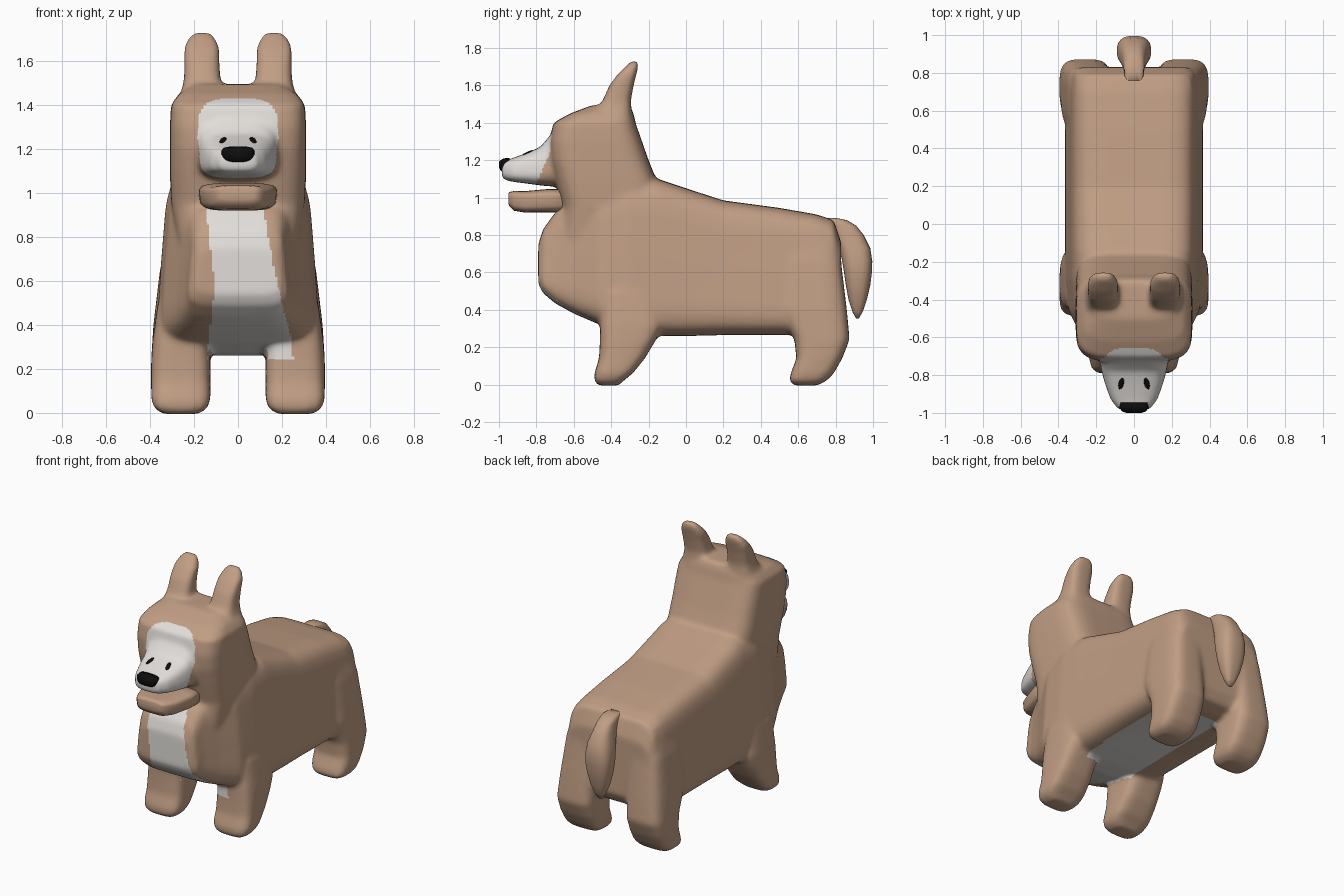
import bpy, math
from mathutils import Vector


def material(name, rgb):
    m = bpy.data.materials.new(name)
    m.diffuse_color = (*rgb, 1)
    return m


TAN = material("tan fur", (0.53, 0.34, 0.23))
WHITE = material("white fur", (0.76, 0.73, 0.70))
BLACK = material("black", (0.004, 0.004, 0.004))


def loft(name, axis, rows, n=4.0, taper=1.0, sides=(1,), mat=TAN, count=36):
    """Rounded-box sections along y or z; row = (position, low, high, x0, x1)."""
    verts, faces = [], []
    for side in sides:
        base = len(verts)
        for t, lo, hi, x0, x1 in rows:
            for i in range(count):
                a = 2 * math.pi * i / count
                c, s = math.cos(a), math.sin(a)
                u = math.copysign(abs(c) ** (2 / n), c)
                v = math.copysign(abs(s) ** (2 / n), s)
                k = 1 + (taper - 1) * (v + 1) / 2
                x = side * ((x0 + x1) / 2 + u * k * (x1 - x0) / 2)
                w = (lo + hi) / 2 + v * (hi - lo) / 2
                verts.append((x, t, w) if axis == "y" else (x, w, t))
        for r in range(len(rows) - 1):
            for i in range(count):
                j = (i + 1) % count
                p, q = base + r * count, base + (r + 1) * count
                faces.append((p + i, p + j, q + j, q + i))
        last = base + (len(rows) - 1) * count
        faces.append(tuple(range(base + count - 1, base - 1, -1)))
        faces.append(tuple(range(last, last + count)))
    me = bpy.data.meshes.new(name)
    me.from_pydata(verts, [], faces)
    me.materials.append(mat)
    ob = bpy.data.objects.new(name, me)
    bpy.context.collection.objects.link(ob)
    # consistent outward normals
    import bmesh
    bm = bmesh.new()
    bm.from_mesh(me)
    bmesh.ops.recalc_face_normals(bm, faces=bm.faces)
    bm.to_mesh(me)
    bm.free()
    me.shade_smooth()
    return ob


def sym(rows):
    return [(t, lo, hi, -w, w) for t, lo, hi, w in rows]


BOTH = (1, -1)

# Torso, chest to rump
torso = loft("body", "y", sym([
    (-0.79, 0.54, 0.75, 0.20), (-0.765, 0.49, 0.83, 0.235), (-0.70, 0.435, 0.92, 0.25),
    (-0.60, 0.38, 1.0, 0.29), (-0.46, 0.32, 1.05, 0.36), (-0.30, 0.275, 1.1, 0.38),
    (-0.15, 0.26, 1.1, 0.38), (0.0, 0.26, 1.05, 0.38), (0.2, 0.265, 0.985, 0.38),
    (0.5, 0.265, 0.945, 0.38), (0.7, 0.265, 0.91, 0.38), (0.79, 0.29, 0.88, 0.37),
    (0.83, 0.36, 0.76, 0.34)]), n=6, taper=0.84)

# Neck and head
head = loft("head", "z", sym([
    (0.6, -0.70, -0.15, 0.25), (0.95, -0.66, -0.11, 0.305), (1.1, -0.70, -0.16, 0.31),
    (1.2, -0.725, -0.20, 0.31), (1.3, -0.73, -0.235, 0.31), (1.40, -0.71, -0.27, 0.305),
    (1.45, -0.62, -0.28, 0.27), (1.495, -0.5, -0.3, 0.2)]), n=4.5)

# Upper muzzle
muzzle = loft("muzzle", "y", sym([
    (-0.60, 1.06, 1.38, 0.20), (-0.72, 1.06, 1.34, 0.19), (-0.78, 1.065, 1.27, 0.18),
    (-0.85, 1.075, 1.24, 0.16), (-0.93, 1.085, 1.21, 0.13), (-0.985, 1.10, 1.195, 0.085)]),
    n=3.5, taper=0.9)

# Ears
ears = loft("ears", "z", [
    (1.36, -0.52, -0.28, 0.05, 0.27), (1.45, -0.49, -0.29, 0.065, 0.26),
    (1.52, -0.445, -0.295, 0.08, 0.245), (1.60, -0.41, -0.28, 0.085, 0.245),
    (1.66, -0.365, -0.265, 0.085, 0.245), (1.70, -0.325, -0.255, 0.10, 0.23),
    (1.73, -0.295, -0.255, 0.125, 0.20)], n=3.2, sides=BOTH)

# Legs
front_legs = loft("front_legs", "z", [
    (-0.005, -0.47, -0.36, 0.18, 0.34), (0.02, -0.49, -0.335, 0.14, 0.38),
    (0.06, -0.49, -0.285, 0.125, 0.395), (0.14, -0.465, -0.22, 0.125, 0.395),
    (0.24, -0.46, -0.16, 0.125, 0.395), (0.32, -0.46, -0.12, 0.13, 0.39),
    (0.5, -0.45, -0.15, 0.13, 0.365)], n=3.8, sides=BOTH)
hind_legs = loft("hind_legs", "z", [
    (-0.005, 0.58, 0.70, 0.18, 0.34), (0.02, 0.55, 0.75, 0.14, 0.38),
    (0.06, 0.56, 0.79, 0.125, 0.39), (0.14, 0.59, 0.835, 0.125, 0.395),
    (0.24, 0.58, 0.875, 0.125, 0.395), (0.4, 0.5, 0.86, 0.12, 0.385),
    (0.65, 0.5, 0.83, 0.12, 0.355), (0.85, 0.5, 0.79, 0.1, 0.31)], n=3.8, sides=BOTH)

# Blend the parts into one smooth skin
parts = [torso, head, muzzle, ears, front_legs, hind_legs]
for ob in parts:
    ob.select_set(True)
bpy.context.view_layer.objects.active = torso
bpy.ops.object.join()
remesh = torso.modifiers.new("blend", "REMESH")
remesh.mode = "VOXEL"
remesh.voxel_size = 0.0125
smooth = torso.modifiers.new("soften", "SMOOTH")
smooth.factor = 0.5
smooth.iterations = 16
graph = bpy.context.evaluated_depsgraph_get()
skin = bpy.data.meshes.new_from_object(torso.evaluated_get(graph))
torso.modifiers.clear()
torso.data = skin
skin.materials.clear()
for m in (TAN, WHITE):
    skin.materials.append(m)
skin.shade_smooth()


# White face blaze, chest bib and belly
def is_white(c, n):
    x, y, z = c
    if y < -0.80 + 0.45 * (z - 1.08) and z > 1.03:
        return (abs(x) / 0.185) ** 4 + (abs(z - 1.2) / 0.23) ** 4 < 1
    if 0.24 < z < 0.95 and y < 0.64 and (n.y < -0.4 or n.z < -0.5):
        right = 0.12 + 0.13 * min(1, max(0, (0.93 - z) / 0.62)) ** 1.3
        left = -0.125 + 0.015 * math.sin((0.75 - z) * 9)
        return left < x < right
    return False


for p in skin.polygons:
    p.material_index = int(is_white(p.center, p.normal))

# Lower jaw
loft("jaw", "y", sym([
    (-0.60, 0.92, 1.045, 0.17), (-0.75, 0.92, 1.045, 0.165), (-0.86, 0.92, 1.035, 0.135),
    (-0.92, 0.93, 1.035, 0.11), (-0.945, 0.955, 1.03, 0.09), (-0.95, 0.97, 1.02, 0.075)]),
    n=4, taper=1.1)

# Tail
loft("tail", "z", sym([
    (0.355, 0.908, 0.925, 0.015), (0.39, 0.89, 0.945, 0.035), (0.45, 0.87, 0.966, 0.06),
    (0.53, 0.855, 0.985, 0.08), (0.6, 0.845, 0.994, 0.09), (0.66, 0.835, 0.996, 0.09),
    (0.73, 0.82, 0.985, 0.08), (0.80, 0.79, 0.95, 0.062), (0.85, 0.77, 0.91, 0.055),
    (0.88, 0.74, 0.86, 0.05), (0.89, 0.73, 0.81, 0.035)]), n=2.6)

# Nose
loft("nose", "y", sym([
    (-0.945, 1.14, 1.212, 0.065), (-0.975, 1.135, 1.210, 0.066),
    (-0.992, 1.145, 1.20, 0.055), (-1.0, 1.16, 1.19, 0.035)]), n=3, taper=1.25, mat=BLACK)

# Eyes, laid flat on the muzzle
for side, label in ((-1, "left_eye"), (1, "right_eye")):
    hit, loc, normal, _ = torso.ray_cast(Vector((side * 0.068, -0.845, 1.8)), Vector((0, 0, -1)))
    bpy.ops.mesh.primitive_uv_sphere_add(segments=16, ring_count=8, radius=1, location=loc)
    eye = bpy.context.object
    eye.name = label
    eye.scale = (0.014, 0.034, 0.006)
    eye.rotation_euler = normal.to_track_quat("Z", "Y").to_euler()
    eye.data.materials.append(BLACK)
    eye.data.shade_smooth()
